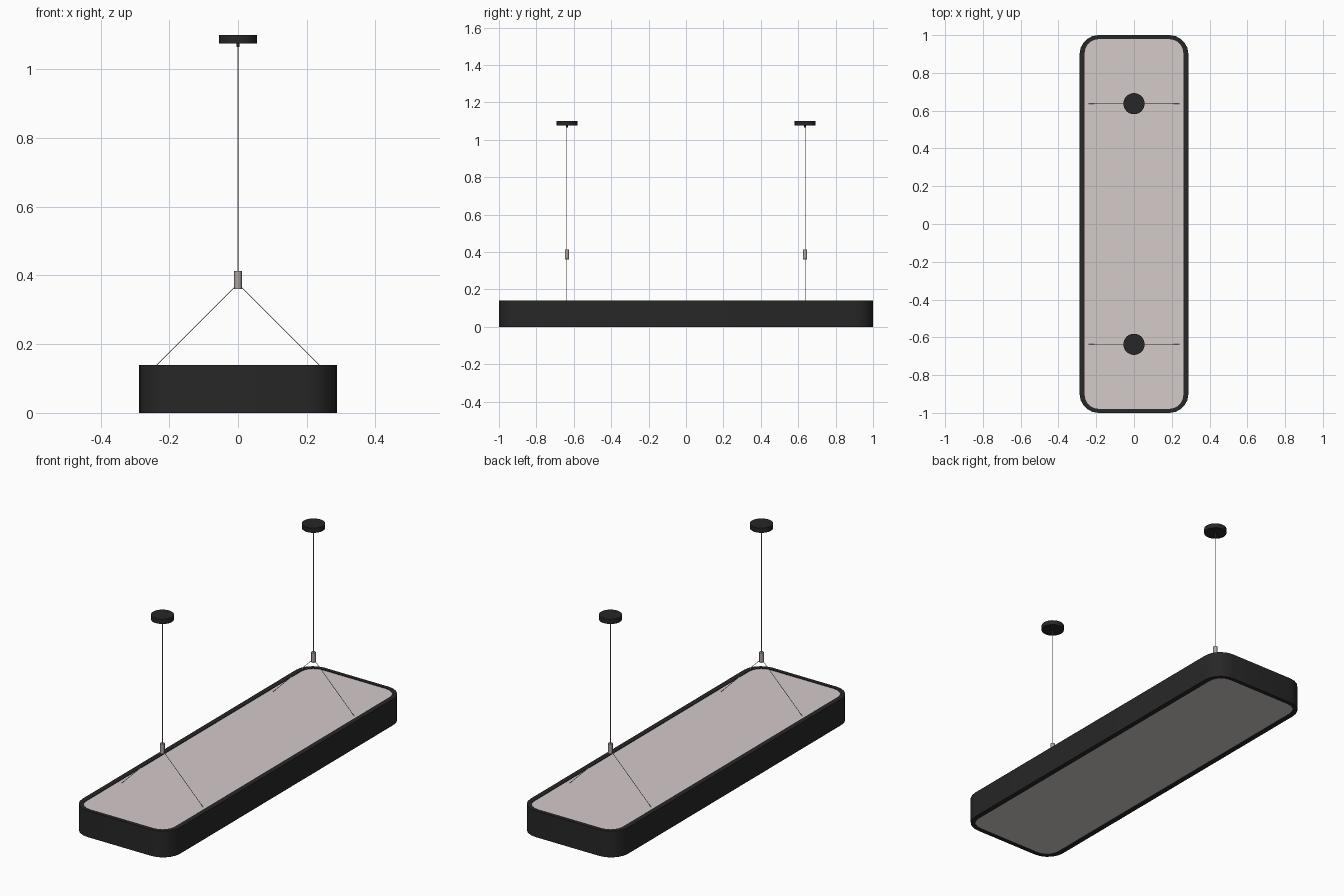
import bpy, bmesh, math
from mathutils import Vector

if "Cube" in bpy.data.objects:
    bpy.data.objects.remove(bpy.data.objects["Cube"])


def material(name, color):
    m = bpy.data.materials.new(name)
    m.diffuse_color = (*color, 1)
    m.use_nodes = True
    m.node_tree.nodes["Principled BSDF"].inputs["Base Color"].default_value = m.diffuse_color
    return m


BLACK = material("black_metal", (0.02, 0.02, 0.02))
PANEL = material("diffuser", (0.66, 0.59, 0.59))
STEEL = material("steel", (0.42, 0.38, 0.36))


def finish(bm, name, mat):
    bmesh.ops.recalc_face_normals(bm, faces=bm.faces)
    me = bpy.data.meshes.new(name)
    bm.to_mesh(me)
    bm.free()
    ob = bpy.data.objects.new(name, me)
    bpy.context.collection.objects.link(ob)
    me.materials.append(mat)
    smooth(ob)
    return ob


def smooth(ob):
    bpy.ops.object.select_all(action='DESELECT')
    ob.select_set(True)
    bpy.context.view_layer.objects.active = ob
    bpy.ops.object.shade_smooth_by_angle(angle=math.radians(35))


def rounded_loop(bm, hx, hy, r, z, steps=5):
    verts = []
    for k, (sx, sy) in enumerate([(1, 1), (-1, 1), (-1, -1), (1, -1)]):
        for i in range(steps + 1):
            a = math.pi / 2 * (k + i / steps)
            verts.append(bm.verts.new((sx * (hx - r) + r * math.cos(a),
                                       sy * (hy - r) + r * math.sin(a), z)))
    return verts


def bridge(bm, a, b):
    n = len(a)
    for i in range(n):
        bm.faces.new((a[i], a[(i + 1) % n], b[(i + 1) % n], b[i]))


def rod(name, p, q, radius, mat, sides=8):
    p, q = Vector(p), Vector(q)
    bpy.ops.mesh.primitive_cylinder_add(vertices=sides, radius=radius,
                                        depth=(q - p).length, location=(p + q) / 2)
    ob = bpy.context.object
    ob.name = name
    ob.rotation_euler = (q - p).to_track_quat('Z', 'Y').to_euler()
    ob.data.materials.append(mat)
    smooth(ob)
    return ob


HX, HY, H, R, WALL = 0.288, 1.0, 0.14, 0.1, 0.027

# Rounded rectangular frame
bm = bmesh.new()
loops = [rounded_loop(bm, HX - d, HY - d * 0.8, R - d, z)
         for d, z in [(0, 0), (0, H), (WALL, H), (WALL, 0)]]
for i in range(4):
    bridge(bm, loops[i], loops[(i + 1) % 4])
finish(bm, "frame", BLACK)

# Light panel filling the frame, nearly flush on both sides
bm = bmesh.new()
low, high = [rounded_loop(bm, HX - WALL, HY - WALL * 0.8, R - WALL, z)
             for z in (0.003, H - 0.003)]
bridge(bm, low, high)
bm.faces.new(low)
bm.faces.new(high)
finish(bm, "light_panel", PANEL)

# Two suspension sets: ceiling cap, nub, cable, gripper and split wires
for label, y in (("front", -0.637), ("back", 0.637)):
    rod(label + "_ceiling_cap", (0, y, 1.075), (0, y, 1.1), 0.056, BLACK, 32)
    rod(label + "_cable_nub", (0, y, 1.065), (0, y, 1.075), 0.005, BLACK, 12)
    rod(label + "_cable", (0, y, 0.41), (0, y, 1.07), 0.002, STEEL)
    rod(label + "_gripper", (0, y, 0.36), (0, y, 0.413), 0.011, STEEL, 20)
    for side, s in (("left", -1), ("right", 1)):
        rod(f"{label}_{side}_wire", (0, y, 0.376), (s * 0.24, y, 0.136), 0.0013, STEEL)
